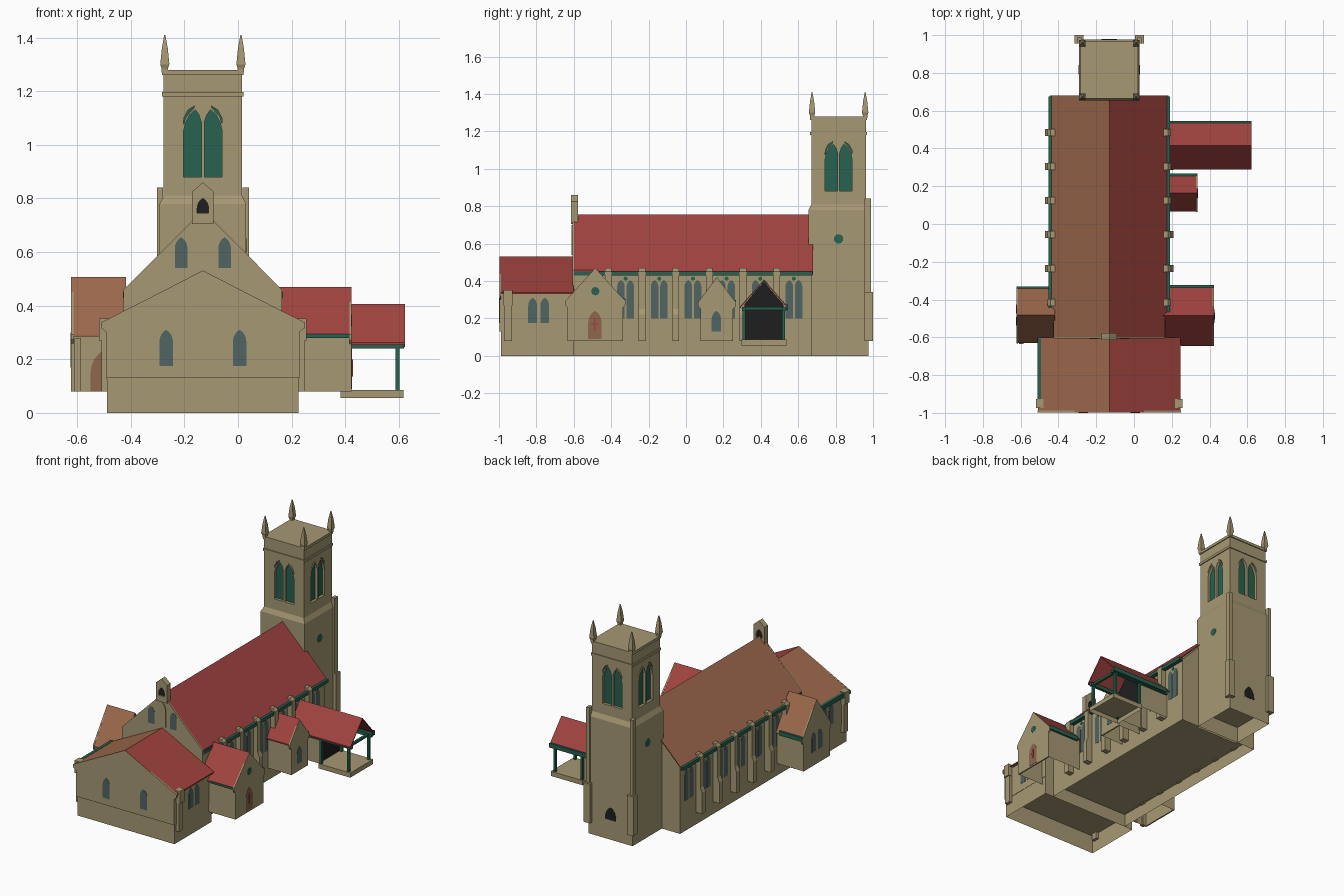
import bpy
import bmesh
import math
from mathutils import Vector

cube = bpy.data.objects.get("Cube")
if cube:
    bpy.data.objects.remove(cube, do_unlink=True)


def material(name, rgb):
    lin = [((c / 255 + 0.055) / 1.055) ** 2.4 for c in rgb] + [1]
    m = bpy.data.materials.new(name)
    m.use_nodes = True
    m.diffuse_color = lin
    m.node_tree.nodes["Principled BSDF"].inputs["Base Color"].default_value = lin
    return m


STONE = material("sandstone", (166, 152, 115))
RED = material("red tile", (161, 67, 63))
BROWN = material("brown tile", (157, 104, 76))
DOOR = material("brown door", (142, 102, 77))
GREEN = material("green paint", (38, 98, 80))
GLASS = material("grey glass", (81, 101, 99))
DARK = material("dark opening", (31, 31, 32))
CX = -0.131  # centre line of nave and tower


def finish(name, bm, mats, open_base=False):
    """Turn a bmesh into an object, without its lowest face if it is hollow."""
    bmesh.ops.recalc_face_normals(bm, faces=bm.faces)
    if open_base:
        low = min(v.co.z for v in bm.verts)
        base = [f for f in bm.faces if all(v.co.z < low + 0.001 for v in f.verts)]
        bmesh.ops.delete(bm, geom=base, context="FACES")
    if len(mats) > 1:  # second colour on faces turned to -x
        for f in bm.faces:
            f.material_index = int(f.normal.x < -0.1)
    me = bpy.data.meshes.new(name)
    bm.to_mesh(me)
    bm.free()
    for m in mats:
        me.materials.append(m)
    ob = bpy.data.objects.new(name, me)
    bpy.context.collection.objects.link(ob)
    return ob


def prism(name, pts, axis, a, b, *mats, open_base=False):
    """Extrude a (u, z) outline along x or y from a to b."""
    bm = bmesh.new()
    place = (lambda u, z, d: (d, u, z)) if axis == "x" else (lambda u, z, d: (u, d, z))
    face = bm.faces.new([bm.verts.new(place(u, z, a)) for u, z in pts])
    ext = bmesh.ops.extrude_face_region(bm, geom=[face])
    moved = [g for g in ext["geom"] if isinstance(g, bmesh.types.BMVert)]
    bmesh.ops.translate(bm, verts=moved, vec=Vector(place(0, 0, b - a)))
    return finish(name, bm, mats, open_base)


def box(name, x0, x1, y0, y1, z0, z1, mat=STONE, open_base=False):
    prism(name, [(x0, z0), (x1, z0), (x1, z1), (x0, z1)], "y", y0, y1, mat, open_base=open_base)


def gable(c, half, z0, eave, ridge):
    return [(c - half, z0), (c + half, z0), (c + half, eave), (c, ridge), (c - half, eave)]


def kneelered(c, half, over, z0, eave, ridge):
    """Gable outline that widens to the roof edge at the eaves."""
    right = [(half, z0), (half, eave - 0.035), (half + over, eave - 0.02), (half + over, eave)]
    return [(c + u, z) for u, z in right] + [(c, ridge)] + [(c - u, z) for u, z in right[::-1]]


def roof(name, axis, c, half, eave, ridge, a, b, *mats, t=0.008):
    pts = [(c - half, eave), (c, ridge), (c + half, eave),
           (c + half, eave - t), (c, ridge - t), (c - half, eave - t)]
    prism(name, pts, axis, a, b, *mats)


def lancet(u, w, z0, z1):
    """Outline of a pointed arch opening."""
    spring = z1 - w * 0.866
    pts = [(u - w / 2, z0), (u + w / 2, z0)]
    arc = [(w * math.cos(math.radians(d)), w * math.sin(math.radians(d))) for d in range(0, 61, 15)]
    pts += [(u - w / 2 + p, spring + q) for p, q in arc]
    pts += [(u + w / 2 - p, spring + q) for p, q in arc[-2::-1]]
    return pts


def disc(u, z, r):
    return [(u + r * math.cos(i * math.pi / 8), z + r * math.sin(i * math.pi / 8)) for i in range(16)]


def plate(name, pts, axis, d, mat, side=1):
    """Thin detail standing just proud of a wall at depth d."""
    prism(name, pts, axis, d - side * 0.003, d + side * 0.0015, mat)


def recess(wall, name, pts, axis, d, mat, side, depth=0.02):
    """Cut an opening into a wall and set a pane at its back."""
    cutter = prism("cutter", pts, axis, d - side * depth, d + side * 0.02, STONE)
    mod = wall.modifiers.new("opening", "BOOLEAN")
    mod.operation, mod.object, mod.solver = "DIFFERENCE", cutter, "EXACT"
    bpy.context.view_layer.objects.active = wall
    bpy.ops.object.modifier_apply(modifier=mod.name)
    bpy.data.objects.remove(cutter, do_unlink=True)
    prism(name, pts, axis, d - side * (depth + 0.002), d - side * (depth - 0.002), mat)


# Nave, hollow under its floor
prism("nave_walls", gable(CX, 0.295, 0, 0.44, 0.74), "y", -0.598, 0.67, STONE, open_base=True)
box("nave_floor", CX - 0.294, CX + 0.294, -0.597, 0.669, 0.085, 0.095)
prism("nave_front_gable", gable(CX, 0.296, 0.1, 0.459, 0.756), "y", -0.606, -0.598, STONE)
roof("nave_roof_front", "y", CX, 0.296, 0.459, 0.755, -0.599, -0.47, RED, BROWN)
roof("nave_roof", "y", CX, 0.313, 0.442, 0.755, -0.47, 0.68, RED, BROWN)
for s in (-1, 1):
    wall = CX + s * 0.295
    x0, x1 = sorted((wall, wall + s * 0.027))
    box("nave_gutter", x0, x1, -0.47, 0.675, 0.428, 0.45, GREEN)
    x0, x1 = sorted((wall, wall + s * 0.003))
    box("nave_gutter_front", x0, x1, -0.598, -0.47, 0.428, 0.45, GREEN)
    for i in range(6):
        y = -0.415 + i * 0.18
        outline = [(wall - s * 0.02, 0.08), (wall + s * 0.045, 0.08), (wall + s * 0.045, 0.22),
                   (wall + s * 0.032, 0.25), (wall + s * 0.032, 0.45),
                   (wall + s * 0.015, 0.468), (wall - s * 0.02, 0.468)]
        prism("nave_buttress", outline, "y", y - 0.018, y + 0.018, STONE)
        yc = y + 0.092
        for k in (-1, 1):
            plate("nave_window", lancet(yc + k * 0.025, 0.04, 0.2, 0.405), "x", wall, GLASS, s)
        plate("nave_tracery", disc(yc, 0.412, 0.011), "x", wall, GREEN, s)

# Front gable windows, niche and bellcote
for k in (-1, 1):
    plate("gable_window", lancet(CX + k * 0.081, 0.047, 0.54, 0.655), "y", -0.606, GLASS, -1)
prism("gable_niche", lancet(CX, 0.052, 0.54, 0.7), "y", -0.611, -0.6, STONE)
bellcote = prism("bellcote", gable(CX, 0.04, 0.705, 0.825, 0.86), "y", -0.615, -0.578, STONE)
for y, s in ((-0.615, -1), (-0.578, 1)):
    recess(bellcote, "bellcote_opening", lancet(CX, 0.042, 0.745, 0.8), "y", y, DARK, s, 0.01)

# Chancel at the front, its walls slightly overhanging a hollow plinth
box("chancel_plinth", CX - 0.357, CX + 0.357, -0.988, -0.6, 0, 0.132, open_base=True)
prism("chancel_walls", gable(CX, 0.359, 0.125, 0.33, 0.52), "y", -0.99, -0.6, STONE)
prism("chancel_front_gable", kneelered(CX, 0.36, 0.02, 0.13, 0.337, 0.53), "y", -0.998, -0.988, STONE)
roof("chancel_roof", "y", CX, 0.376, 0.338, 0.531, -0.997, -0.602, RED, BROWN)
box("chancel_gutter", CX - 0.381, CX - 0.362, -0.93, -0.605, 0.318, 0.347, GREEN)
for s in (-1, 1):
    wall = CX + s * 0.357
    x0, x1 = sorted((wall - s * 0.02, wall + s * 0.022))
    box("chancel_buttress", x0, x1, -0.972, -0.93, 0.08, 0.27)
    x0, x1 = sorted((wall - s * 0.02, wall + s * 0.03))
    box("chancel_kneeler", x0, x1, -0.975, -0.927, 0.27, 0.352)
    plate("chancel_window", lancet(CX + s * 0.137, 0.05, 0.175, 0.31), "y", -0.998, GLASS, -1)
    for y in (-0.82, -0.755):
        plate("chancel_side_window", lancet(y, 0.047, 0.175, 0.31), "x", CX + s * 0.359, GLASS, s)

# Tower shaft with setback, string course and coping
TY = 0.816


def square(name, x, y, rings, open_base=False):
    """Square shaft through rings of (height, half width)."""
    bm = bmesh.new()
    loops = [[bm.verts.new((x + h * i, y + h * j, z)) for i, j in ((-1, -1), (1, -1), (1, 1), (-1, 1))]
             for z, h in rings]
    bm.faces.new(loops[0])
    bm.faces.new(loops[-1])
    for low, high in zip(loops, loops[1:]):
        for k in range(4):
            n = (k + 1) % 4
            bm.faces.new((low[k], low[n], high[n], high[k]))
    return finish(name, bm, [STONE], open_base)


square("tower_base", CX, TY, ((0, 0.161), (0.78, 0.161), (0.81, 0.146)), open_base=True)
box("tower_floor", CX - 0.16, CX + 0.16, TY - 0.16, TY + 0.16, 0.11, 0.12)
belfry = square("tower_belfry", CX, TY, ((0.8, 0.146), (1.272, 0.146)))
square("tower_string_course", CX, TY, ((1.18, 0.152), (1.196, 0.152)))
square("tower_coping", CX, TY, ((1.26, 0.152), (1.278, 0.152)))

# Belfry lights on all four faces, leaning towards a shared arch
LIGHT = ((0.033, 0.88), (-0.033, 0.88), (-0.033, 1.085), (-0.024, 1.112), (-0.011, 1.13),
         (0.01, 1.112), (0.026, 1.08), (0.033, 1.05))
HOOD = ((0.033, 1.075), (0.024, 1.105), (-0.004, 1.135), (-0.008, 1.145), (0.016, 1.13), (0.032, 1.1))
for axis, c, d in (("y", CX, TY), ("x", TY, CX)):
    for s in (-1, 1):
        for k in (-1, 1):
            u = c + k * 0.039
            for part, outline in (("belfry_louvre", LIGHT), ("belfry_tracery", HOOD)):
                recess(belfry, part, [(u + k * p, z) for p, z in outline], axis, d + s * 0.146, GREEN, s)
for s in (-1, 1):
    plate("tower_round_window", disc(TY, 0.625, 0.025), "x", CX + s * 0.161, GREEN, s)
plate("tower_back_opening", lancet(CX, 0.08, 0.13, 0.215), "y", TY + 0.161, DARK)

# Pinnacles and back corner buttresses
for sx in (-1, 1):
    for sy in (-1, 1):
        square("tower_pinnacle", CX + sx * 0.142, TY + sy * 0.142,
               ((1.27, 0.012), (1.285, 0.012), (1.3, 0.017), (1.36, 0.011), (1.41, 0.002)))
    bx = CX + sx * 0.16
    box("tower_buttress_low", bx - 0.023, bx + 0.023, 0.955, 1.0, 0.08, 0.34)
    box("tower_buttress_high", bx - 0.012, bx + 0.012, 0.955, 0.988, 0.34, 0.84)


def side_room(name, c, half, over, eave, ridge, inner, outer, tile):
    """Gabled room reaching sideways from the nave, open underneath."""
    s = 1 if outer > inner else -1
    prism(name + "_walls", gable(c, half, 0.08, eave, ridge - 0.012), "x", inner, outer - s * 0.004,
          STONE, open_base=True)
    prism(name + "_gable", kneelered(c, half + 0.002, over, 0.08, eave, ridge - 0.001), "x",
          outer - s * 0.009, outer, STONE)
    roof(name + "_roof", "x", c, half + over, eave, ridge, inner, outer - s * 0.002, tile)
    x0, x1 = sorted((CX + s * 0.32, outer - s * 0.004))
    back = c + half + over
    box(name + "_gutter", x0, x1, back - 0.01, back + 0.003, eave - 0.014, eave + 0.014, GREEN)


# Right-hand transept
side_room("transept", -0.485, 0.147, 0.012, 0.292, 0.47, 0.15, 0.424, RED)
plate("transept_round_window", disc(-0.485, 0.345, 0.022), "x", 0.424, GREEN)
plate("transept_door", lancet(-0.487, 0.072, 0.09, 0.24), "x", 0.424, DOOR)
box("door_cross_upright", 0.424, 0.428, -0.491, -0.483, 0.135, 0.2, RED)
box("door_cross_arm", 0.424, 0.428, -0.505, -0.469, 0.168, 0.176, RED)
box("transept_front_gutter", 0.25, 0.415, -0.646, -0.635, 0.28, 0.294, GREEN)

# Opposite transept with door and paired windows
side_room("far_transept", -0.482, 0.138, 0.011, 0.293, 0.507, -0.417, -0.623, BROWN)
box("far_transept_buttress", -0.61, -0.585, -0.636, -0.61, 0.08, 0.28)
plate("far_transept_door", lancet(-0.5, 0.1, 0.08, 0.235), "y", -0.62, DOOR, -1)
for y in (-0.515, -0.45):
    plate("far_transept_window", lancet(y, 0.045, 0.17, 0.3), "x", -0.623, GLASS, -1)

# Small lobby
side_room("lobby", 0.165, 0.085, 0.015, 0.285, 0.42, 0.15, 0.337, RED)
plate("lobby_window", lancet(0.162, 0.05, 0.13, 0.24), "x", 0.337, GLASS)

# Open porch with dark entrance, hollow slab and posts
PY = 0.416
prism("porch_entry", gable(PY, 0.105, 0.08, 0.255, 0.385), "x", 0.15, 0.383, STONE, open_base=True)
plate("porch_opening", gable(PY, 0.104, 0.088, 0.275, 0.395), "x", 0.383, DARK)
roof("porch_roof", "x", PY, 0.128, 0.262, 0.407, 0.15, 0.623, RED)
box("porch_slab", 0.383, 0.617, PY - 0.12, PY + 0.12, 0.055, 0.086, open_base=True)
box("porch_back_gutter", 0.19, 0.622, PY + 0.118, PY + 0.13, 0.246, 0.275, GREEN)
for s in (-1, 1):
    y = PY + s * 0.106
    box("porch_side_beam", 0.17, 0.62, y - 0.01, y + 0.01, 0.24, 0.262, GREEN)
    for x in (0.395, 0.595):
        box("porch_post", x - 0.008, x + 0.008, y - 0.008, y + 0.008, 0.08, 0.25, GREEN)
box("porch_end_beam", 0.587, 0.603, PY - 0.106, PY + 0.106, 0.245, 0.26, GREEN)
